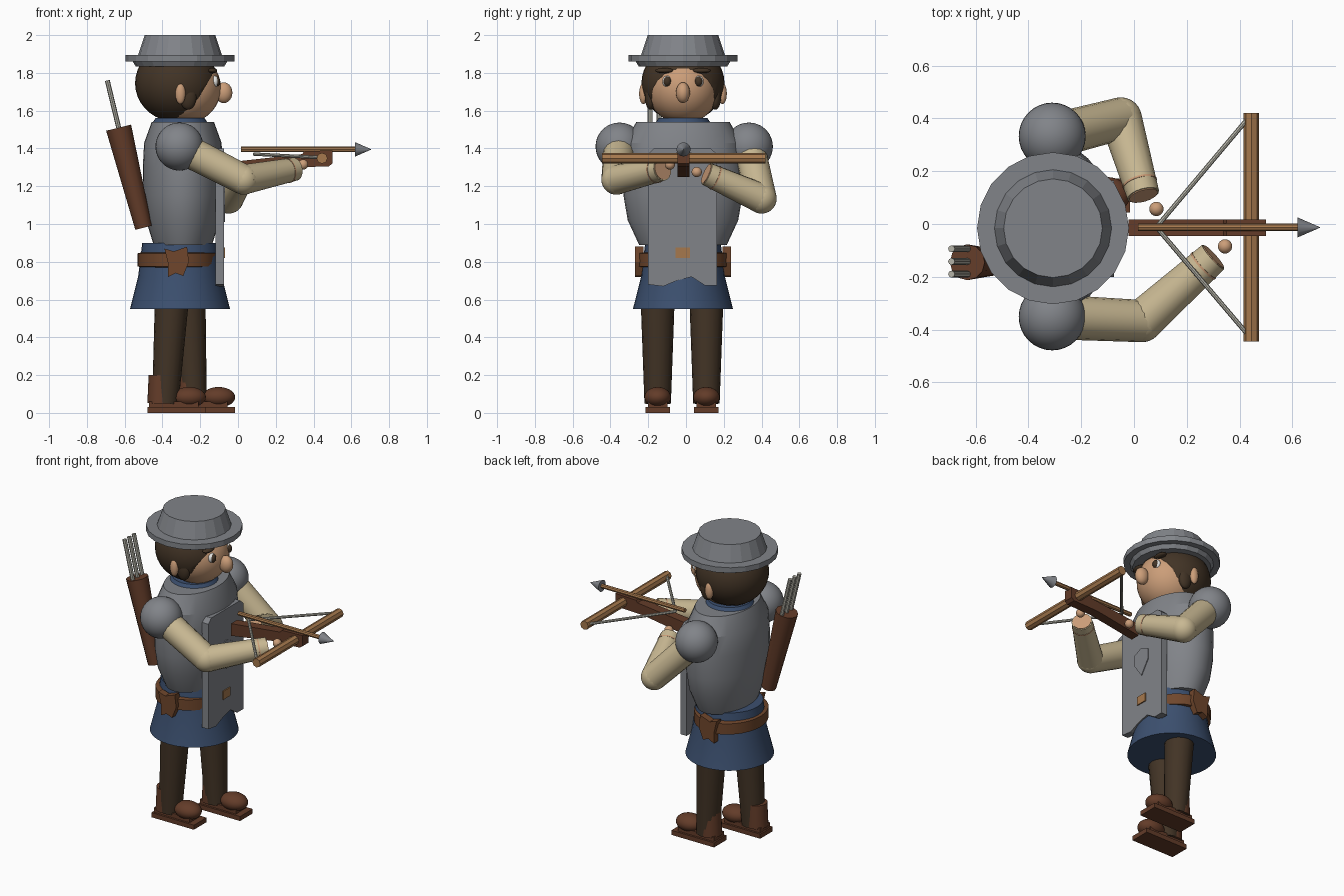
import bpy, bmesh, math
from mathutils import Vector, Matrix

cube = bpy.data.objects.get("Cube")
if cube:
    bpy.data.objects.remove(cube, do_unlink=True)

CX, CY = -0.307, -0.016  # body axis


def material(name, r, g, b):
    m = bpy.data.materials.new(name)
    m.use_nodes = True
    m.diffuse_color = (r, g, b, 1)
    m.node_tree.nodes["Principled BSDF"].inputs["Base Color"].default_value = (r, g, b, 1)
    return m


METAL = material("grey metal", .22, .23, .25)
BLUE = material("blue cloth", .045, .08, .16)
BOOT = material("red brown leather", .125, .045, .022)
BELT = material("belt leather", .16, .062, .025)
WOOD = material("light wood", .38, .19, .075)
LINEN = material("linen sleeve", .58, .48, .29)
SKIN = material("skin", .60, .34, .19)
DARK = material("dark brown", .055, .034, .019)
SHAFT = material("pale shaft", .45, .44, .38)
WHITE = material("eye white", .8, .8, .78)


def finish(name, bm, mat, angle=35):
    bmesh.ops.recalc_face_normals(bm, faces=bm.faces)
    me = bpy.data.meshes.new(name)
    bm.to_mesh(me)
    bm.free()
    me.materials.append(mat)
    ob = bpy.data.objects.new(name, me)
    bpy.context.collection.objects.link(ob)
    bpy.ops.object.select_all(action='DESELECT')
    ob.select_set(True)
    bpy.context.view_layer.objects.active = ob
    bpy.ops.object.shade_smooth_by_angle(angle=math.radians(angle))
    return ob


def lathe(name, profile, mat, x=CX, y=CY, wide=1, n=32, angle=35):
    """Closed solid of stacked rings; wide stretches it along y."""
    bm = bmesh.new()
    rings = []
    for r, z in profile:
        turn = [2 * math.pi * i / n for i in range(n)]
        rings.append([bm.verts.new((x + r * math.cos(t), y + wide * r * math.sin(t), z)) for t in turn])
    for a, b in zip(rings, rings[1:]):
        for i in range(n):
            j = (i + 1) % n
            bm.faces.new((a[i], a[j], b[j], b[i]))
    bm.faces.new(rings[0])
    bm.faces.new(rings[-1])
    return finish(name, bm, mat, angle)


def rod(name, p, q, r1, r2, mat, n=16):
    """Tapered cylinder between two points."""
    p, q = Vector(p), Vector(q)
    d = q - p
    bm = bmesh.new()
    m = Matrix.Translation((p + q) / 2) @ d.to_track_quat('Z', 'Y').to_matrix().to_4x4()
    bmesh.ops.create_cone(bm, cap_ends=True, segments=n, radius1=r1, radius2=r2, depth=d.length, matrix=m)
    return finish(name, bm, mat)


def ball(name, c, r, mat, cut=None):
    """Ellipsoid; cut is an optional (point, normal) plane whose front is removed."""
    r = (r, r, r) if isinstance(r, float) else r
    bm = bmesh.new()
    bmesh.ops.create_uvsphere(bm, u_segments=32, v_segments=18, radius=1,
                              matrix=Matrix.Translation(c) @ Matrix.Diagonal((*r, 1)))
    if cut:
        res = bmesh.ops.bisect_plane(bm, geom=bm.verts[:] + bm.edges[:] + bm.faces[:],
                                     plane_co=cut[0], plane_no=cut[1], clear_outer=True)
        bmesh.ops.holes_fill(bm, edges=[e for e in res["geom_cut"] if isinstance(e, bmesh.types.BMEdge)])
    return finish(name, bm, mat, 50)


def prism(name, pts, axis, a, b, mat):
    """Outline in the (y,z) or (x,z) plane pushed along x or y from a to b."""
    def place(u, v, w):
        return (w, u, v) if axis == 'x' else (u, w, v)
    bm = bmesh.new()
    face = bm.faces.new([bm.verts.new(place(u, v, a)) for u, v in pts])
    res = bmesh.ops.extrude_face_region(bm, geom=[face])
    shift = Vector(place(0, 0, b - a))
    bmesh.ops.translate(bm, vec=shift, verts=[v for v in res["geom"] if isinstance(v, bmesh.types.BMVert)])
    return finish(name, bm, mat, 25)


def rect(u0, u1, v0, v1):
    return [(u0, v0), (u1, v0), (u1, v1), (u0, v1)]


# Hat
lathe("hat", [(.235, 1.835), (.25, 1.86), (.288, 1.86), (.288, 1.895), (.222, 1.895), (.187, 2.0)],
      METAL, n=20, angle=15)

# Head
ball("head", (-.287, CY, 1.72), (.197, .19, .19), SKIN)
ball("hair", (-.325, CY, 1.745), (.22, .22, .205), DARK,
     cut=((-.195, CY, 1.69), (.86, 0, -.51)))
ball("nose", (-.075, CY, 1.695), (.045, .037, .055), SKIN)
for side, label in ((-1, "right"), (1, "left")):
    y = CY + side * .083
    ball(label + "_eye_white", (-.122, y, 1.755), (.02, .026, .03), WHITE)
    ball(label + "_pupil", (-.112, y, 1.755), (.018, .02, .026), DARK)
    ball(label + "_eyebrow", (-.135, CY + side * .098, 1.812), (.025, .05, .014), DARK)
    ball(label + "_ear", (-.305, CY + side * .21, 1.69), (.027, .022, .055), SKIN)
    ball(label + "_sideburn", (-.265, CY + side * .172, 1.675), (.045, .03, .07), DARK)

# Torso and clothes
lathe("breastplate", [(.155, .89), (.195, 1.02), (.21, 1.15), (.212, 1.3), (.205, 1.43), (.165, 1.54)],
      METAL, x=-.292, wide=1.5, angle=20)
lathe("collar", [(.15, 1.53), (.13, 1.56)], BLUE)
lathe("skirt", [(.265, .55), (.222, .72), (.2, .9)], BLUE)
lathe("belt", [(.19, .77), (.213, .775), (.213, .845), (.19, .85)], BELT, x=-.318, wide=1.12)
KNOT = [(-.39, .87), (-.34, .855), (-.27, .88), (-.26, .80), (-.29, .725),
        (-.33, .74), (-.37, .72), (-.37, .79)]
for side, label in ((-1, "right"), (1, "left")):
    prism(label + "_belt_knot", KNOT, 'y', CY + side * .21, CY + side * .255, BELT)

# Front plate with a notched lower edge
prism("front_plate", [(-.2, .68), (-.2, 1.37), (-.17, 1.4), (.13, 1.4), (.165, 1.37), (.165, .675),
                      (.1, .675), (.03, .72), (-.05, .7), (-.12, .67)], 'x', -.12, -.075, METAL)
prism("plate_boss", [(-.08, 1.1), (CY, 1.01), (.045, 1.1), (.045, 1.17), (CY, 1.2), (-.08, 1.17)],
      'x', -.08, -.07, METAL)
prism("plate_buckle", rect(-.055, .02, .82, .875), 'x', -.08, -.068, WOOD)

# Arms: shoulder, elbow, wrist, thumb
ARMS = {
    "right": ((-.31, -.352, 1.41), (.03, -.368, 1.235), (.30, -.125, 1.29), (.345, -.085, 1.315)),
    "left": ((-.31, .333, 1.41), (-.05, .40, 1.135), (.035, .11, 1.265), (.085, .057, 1.275)),
}
for label, (shoulder, elbow, wrist, thumb) in ARMS.items():
    ball(label + "_pauldron", shoulder, .127, METAL)
    rod(label + "_upper_arm", shoulder, elbow, .085, .08, LINEN)
    ball(label + "_elbow", elbow, .08, LINEN)
    rod(label + "_forearm", elbow, wrist, .08, .062, LINEN)
    e, w = Vector(elbow), Vector(wrist)
    along = (w - e).normalized()
    rod(label + "_cuff_band", w - along * .055, w - along * .047, .067, .067, SKIN)
    rod(label + "_hand", w - along * .02, w + along * .004, .056, .056, SKIN)
    ball(label + "_thumb", thumb, .027, SKIN)

# Legs and boots, the left one stepping forward
for label, y, hip, ankle, heel in (("right", -.15, -.35, -.385, -.48), ("left", .108, -.262, -.235, -.325)):
    rod(label + "_leg", (hip, y, .6), (ankle, y, .05), .09, .07, DARK)
    rod(label + "_boot_cuff", (heel + .07, y, .05), (heel + .073, y, .2), .07, .066, BOOT)
    prism(label + "_sole", rect(heel, heel + .31, 0, .03), 'y', y - .065, y + .065, BOOT)
    prism(label + "_welt", rect(heel + .01, heel + .27, .03, .06), 'y', y - .052, y + .052, BOOT)
    ball(label + "_toe", (heel + .222, y, .083), (.088, .07, .054), BOOT)

# Quiver with three arrows
rod("quiver", (-.5, -.145, .98), (-.632, -.145, 1.51), .045, .068, BOOT, 12)
for i in range(3):
    y = -.094 - i * .048
    rod("quiver_arrow_%d" % (i + 1), (-.61, y, 1.42), (-.692, y, 1.76), .013, .013, SHAFT, 8)

# Crossbow
prism("crossbow_stock", [(-.02, 1.25), (-.02, 1.33), (.34, 1.37), (.35, 1.385), (.5, 1.39),
                         (.5, 1.32), (.48, 1.305), (.3, 1.3)], 'y', -.045, .018, BOOT)
rod("crossbow_bow", (.445, -.445, 1.348), (.445, .42, 1.348), .029, .029, WOOD, 8)
for label, y in (("right", -.42), ("left", .4)):
    rod(label + "_bowstring", (.085, -.012, 1.37), (.432, y, 1.352), .009, .009, SHAFT, 8)
rod("bolt_shaft", (.015, -.013, 1.395), (.63, -.013, 1.395), .014, .014, WOOD, 8)
rod("bolt_head", (.62, -.013, 1.395), (.705, -.013, 1.395), .038, .001, METAL, 12)
